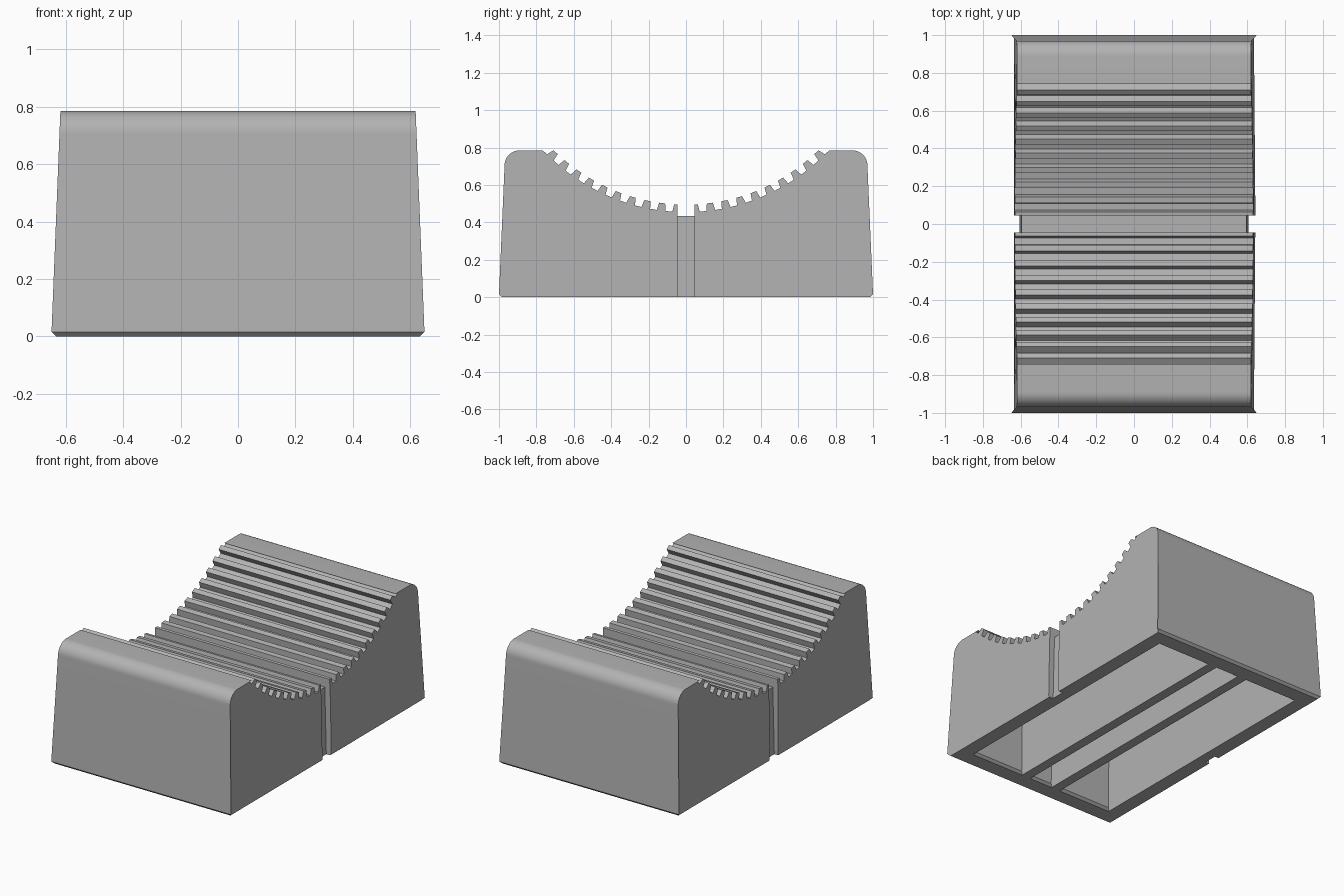
import bpy
import bmesh
from math import sin, cos, pi, radians

if "Cube" in bpy.data.objects:
    bpy.data.objects.remove(bpy.data.objects["Cube"])

TOP, BASE = 0.785, 0.015
ARC_Z, FLOOR_R, TIP_R, ROOF_R = 1.5, 1.045, 1.005, 1.13

grey = bpy.data.materials.new("plain grey")
grey.use_nodes = True
grey.diffuse_color = (0.45, 0.45, 0.45, 1)
grey.node_tree.nodes["Principled BSDF"].inputs["Base Color"].default_value = (0.45, 0.45, 0.45, 1)


def arc(radius, angle):
    """Point (y, z) on the cradle's curve, trimmed to the flat top."""
    return radius * sin(angle), min(TOP, ARC_Z - radius * cos(angle))


def mirrored(half):
    """Close a +y half profile, listed from the middle outwards, with its -y copy."""
    return half + [(-y, z) for y, z in reversed(half)]


def extrude(name, profile, x_left, x_right):
    """Solid from a (y, z) profile whose ends lie at x_left(z) and x_right(z)."""
    bm = bmesh.new()
    a = [bm.verts.new((x_left(z), y, z)) for y, z in profile]
    b = [bm.verts.new((x_right(z), y, z)) for y, z in profile]
    bm.faces.new(a)
    bm.faces.new(b[::-1])
    for i in range(len(a)):
        j = (i + 1) % len(a)
        bm.faces.new((a[i], b[i], b[j], a[j]))
    bmesh.ops.recalc_face_normals(bm, faces=bm.faces)
    mesh = bpy.data.meshes.new(name)
    bm.to_mesh(mesh)
    bm.free()
    mesh.materials.append(grey)
    obj = bpy.data.objects.new(name, mesh)
    bpy.context.collection.objects.link(obj)
    return obj


def cut(target, cutter):
    """Subtract the cutter, then discard it."""
    mod = target.modifiers.new("cut", "BOOLEAN")
    mod.operation, mod.solver, mod.object = "DIFFERENCE", "EXACT", cutter
    bpy.context.view_layer.objects.active = target
    bpy.ops.object.modifier_apply(modifier=mod.name)
    bpy.data.objects.remove(cutter)


def half_width(z):
    """Side taper, with a small chamfer round the base."""
    return 0.635 + z if z < BASE else 0.65 - 0.04 * (z - BASE)


# Ribbed cradle: central slot, then notches along the curve
half = [(0.045, 0.435), (0.045, ARC_Z - TIP_R)]
for k in range(10):
    mid = 0.087 + 0.08 * k
    half += [arc(TIP_R, mid - 0.024), arc(FLOOR_R, mid - 0.017),
             arc(FLOOR_R, mid + 0.017), arc(TIP_R, mid + 0.024)]

# Rounded shoulder, sloping end and chamfered foot
for i in range(13):
    t = i / 12 * pi / 2
    half.append((0.89 + 0.08 * sin(t), TOP - 0.08 + 0.08 * cos(t)))
half += [(1.0, BASE), (0.985, 0)]
body = extrude("ribbed_cradle_block", mirrored(half), lambda z: -half_width(z), half_width)

# Strap grooves down both sides, in line with the slot
for side in (-1, 1):
    groove = mirrored([(0.045, 0.6), (0.045, -0.1)])
    cut(body, extrude("groove_cutter", groove,
                      lambda z: side * (0.607 - 0.025 * z), lambda z: side * 0.8))

# Three hollows underneath, roofed parallel to the cradle
roof = [arc(ROOF_R, 0.72 * i / 16) for i in range(1, 17)]
hollow = mirrored(roof + [(0.86, roof[-1][1]), (0.87, BASE), (0.9, -BASE)])


def flare(z):
    return 0.015 - z if z < BASE else 0


for left, right in ((-0.525, -0.165), (-0.07, 0.07), (0.165, 0.525)):
    cut(body, extrude("hollow_cutter", hollow,
                      lambda z: left - flare(z), lambda z: right + flare(z)))

body.select_set(True)
bpy.context.view_layer.objects.active = body
bpy.ops.object.shade_smooth_by_angle(angle=radians(20))
